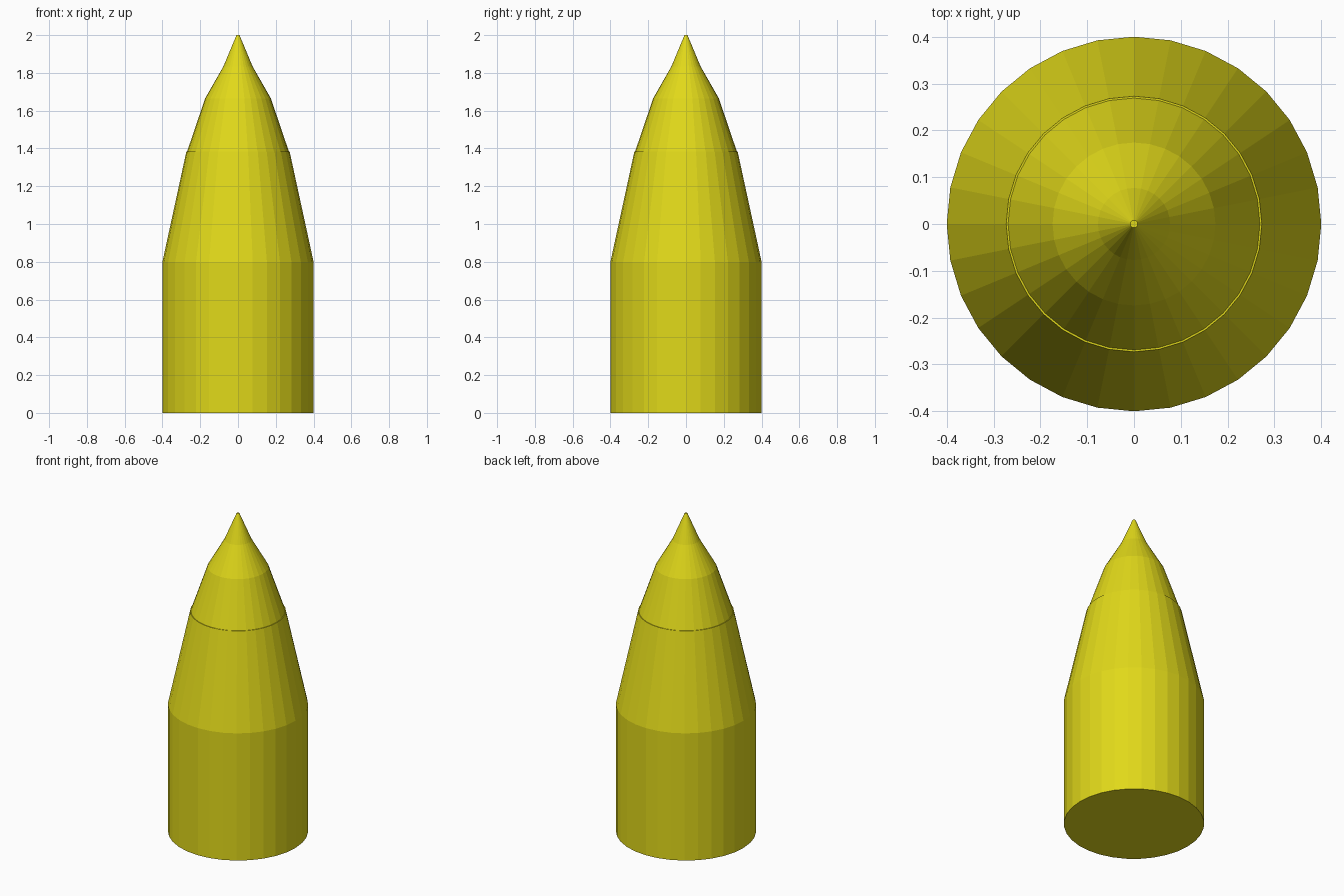
import bpy, bmesh, math

if "Cube" in bpy.data.objects:
    bpy.data.objects.remove(bpy.data.objects["Cube"])

SIDES = 32

mat = bpy.data.materials.new("yellow_metal")
mat.diffuse_color = (0.75, 0.69, 0.01, 1)
mat.use_nodes = True
mat.node_tree.nodes["Principled BSDF"].inputs["Base Color"].default_value = mat.diffuse_color


def lathe(name, profile):
    """Closed flat-shaded solid of revolution from (radius, z) points."""
    bm = bmesh.new()
    rings = []
    for r, z in profile:
        angles = [2 * math.pi * i / SIDES for i in range(SIDES)]
        rings.append([bm.verts.new((r * math.cos(a), r * math.sin(a), z)) for a in angles])
    for low, high in zip(rings, rings[1:]):
        for i in range(SIDES):
            j = (i + 1) % SIDES
            bm.faces.new((low[i], low[j], high[j], high[i]))
    bm.faces.new(rings[0][::-1])
    bm.faces.new(rings[-1])
    mesh = bpy.data.meshes.new(name)
    bm.to_mesh(mesh)
    bm.free()
    mesh.materials.append(mat)
    obj = bpy.data.objects.new(name, mesh)
    bpy.context.collection.objects.link(obj)
    return obj


# Straight body, tapered shoulder, fine seam ledge and pointed nose
lathe("pointed_shell", [
    (0.40, 0.0), (0.40, 0.80), (0.273, 1.385),
    (0.269, 1.385), (0.174, 1.665), (0.077, 1.835), (0.008, 2.0),
])
